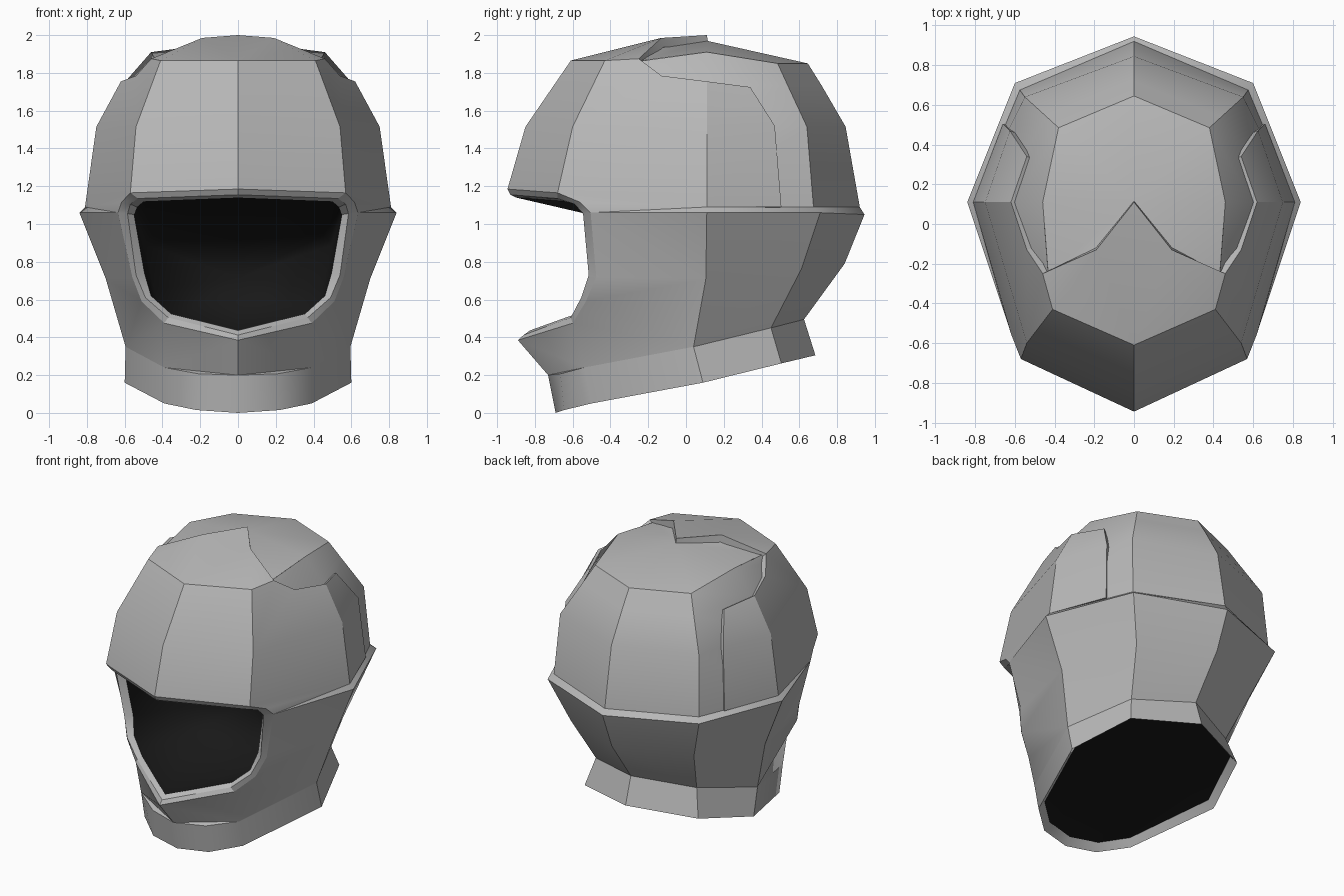
import bpy
import bmesh
from mathutils import Vector
from math import radians

cube = bpy.data.objects.get("Cube")
if cube:
    bpy.data.objects.remove(cube, do_unlink=True)


def make_material(name, value):
    mat = bpy.data.materials.new(name)
    mat.use_nodes = True
    colour = (value, value, value, 1)
    mat.diffuse_color = colour
    mat.node_tree.nodes["Principled BSDF"].inputs["Base Color"].default_value = colour
    return mat


shell_grey = make_material("shell grey", 0.48)
lining_black = make_material("lining black", 0.009)
FRONT, BACK, UP, DOWN = (0, -1, 0), (0, 1, 0), (0, 0, 1), (0, 0, -1)


class HalfMesh:
    """Collects faces of the left half and mirrors each one across x."""

    def __init__(self):
        self.bm = bmesh.new()

    def face(self, *points):
        unique = []
        for point in map(Vector, points):
            if all((point - other).length > 0.001 for other in unique):
                unique.append(point)
        if len(unique) < 3:
            return
        for sign in (1, -1):
            self.bm.faces.new([self.bm.verts.new((p.x * sign, p.y, p.z)) for p in unique])

    def strip(self, first, second):
        for i in range(len(first) - 1):
            self.face(first[i], first[i + 1], second[i + 1], second[i])

    def fan(self, centre, rim):
        for a, b in zip(rim, rim[1:]):
            self.face(centre, a, b)

    def finish(self, name, mat, facing, smooth_angle, thickness=0):
        bm = self.bm
        bmesh.ops.remove_doubles(bm, verts=bm.verts, dist=0.0005)
        bmesh.ops.recalc_face_normals(bm, faces=bm.faces)
        bm.normal_update()
        # Open sheets are turned so that their visible side faces out
        total = sum((f.normal * f.calc_area() for f in bm.faces), Vector())
        if total.dot(Vector(facing)) < 0:
            bmesh.ops.reverse_faces(bm, faces=bm.faces)
        mesh = bpy.data.meshes.new(name)
        bm.to_mesh(mesh)
        bm.free()
        mesh.materials.append(mat)
        obj = bpy.data.objects.new(name, mesh)
        bpy.context.collection.objects.link(obj)
        bpy.ops.object.select_all(action="DESELECT")
        obj.select_set(True)
        bpy.context.view_layer.objects.active = obj
        if thickness:
            solid = obj.modifiers.new("thickness", "SOLIDIFY")
            solid.thickness = thickness
            solid.offset = -1
            bpy.ops.object.modifier_apply(modifier=solid.name)
        bpy.ops.object.shade_smooth_by_angle(angle=radians(smooth_angle))


# Face opening: three nested paths from the chin up to the brow
frame_outer = [(0, -.89, .385), (.39, -.6, .475), (.51, -.53, .59), (.56, -.475, .72),
               (.635, -.505, 1.06), (.617, -.56, 1.115), (.57, -.68, 1.165), (0, -.945, 1.185)]
frame_inner = [(0, -.86, .412), (.37, -.61, .505), (.49, -.555, .61), (.54, -.515, .73),
               (.585, -.545, 1.055), (.57, -.59, 1.105), (.53, -.68, 1.135), (0, -.93, 1.155)]
frame_lip = [(0, -.825, .437), (.355, -.58, .525), (.46, -.52, .62), (.495, -.48, .74),
             (.55, -.5, 1.05), (.535, -.54, 1.09), (.5, -.64, 1.12), (0, -.9, 1.14)]
chin, jaw, cheek, temple, hinge, brow_turn, brow_corner, brow = frame_outer

# Lower profiles run from the neck hem up to the rim ledge
low_side = [(.6, .09, .16), (.595, .04, .35), (.7, .105, .71), (.84, .11, 1.06), (.81, .11, 1.09)]
low_corner = [(.45, .505, .262), (.4, .45, .45), (.49, .61, .76), (.6, .71, 1.06), (.575, .675, 1.09)]
low_back = [(0, .685, .305), (0, .625, .495), (0, .84, .79), (0, .945, 1.05), (0, .92, 1.09)]
hem, neck, mid, rim, ledge = low_side
neck_hem = [(0, -.69, 0), (.22, -.645, .015), (.39, -.5, .05), hem]
neck_crease = [(0, -.73, .2), (.21, -.665, .207), (.39, -.54, .24), neck]

# Bevelled frame around the face opening
frame = HalfMesh()
frame.strip(frame_outer, frame_inner)
frame.strip(frame_inner, frame_lip)
frame.finish("face_frame", shell_grey, FRONT, 25)

# Dark hollow behind the frame
hollow = HalfMesh()
hollow_back = [(x * .9, -.1, z * .75 + .1) for x, y, z in frame_lip]
hollow.strip(frame_lip, hollow_back)
hollow.fan((0, .15, .72), hollow_back)
hollow.finish("face_lining", lining_black, FRONT, 180)

# Chin and cheeks
cheeks = HalfMesh()
cheeks.face(chin, jaw, neck_crease[2], neck_crease[0])
cheeks.fan(neck, [neck_crease[2], jaw, cheek, mid])
cheeks.fan(mid, [cheek, temple, hinge, rim])
cheeks.finish("chin_and_cheeks", shell_grey, FRONT, 45)

# Rounded front of the neck, with its top closed against the chin
collar = HalfMesh()
collar.strip(neck_hem, neck_crease)
collar.face(*neck_crease[:3])
collar.finish("neck_front", shell_grey, FRONT, 50)

# Back of the lower shell with the rim ledge running forward to the frame
lower = HalfMesh()
lower.strip(low_side, low_corner)
lower.strip(low_corner, low_back)
lower.face(hinge, ledge, rim)
lower.finish("lower_back", shell_grey, BACK, 33)

# Inside wall of the neck and its dark lining
hem_ring = neck_hem + [low_corner[0], low_back[0]]
hem_inner = [(x * .93, y * .94, z + .05) for x, y, z in hem_ring]
wall = HalfMesh()
wall.strip(hem_ring, hem_inner)
wall.finish("neck_hem", shell_grey, DOWN, 33)
neck_cap = HalfMesh()
neck_cap.fan((0, 0, .24), hem_inner)
neck_cap.finish("neck_lining", lining_black, DOWN, 180)

# Recessed dome profiles run from the ledge up to the crown edge
dome_brow = [(.515, -.57, 1.5), (.455, -.46, 1.74), (.42, -.41, 1.84)]
dome_side = [ledge, (.695, .11, 1.515), (.6, .11, 1.75), (.46, .11, 1.91)]
dome_corner = [low_corner[-1], (.55, .64, 1.515), (.44, .54, 1.73), (.38, .485, 1.85)]
dome_back = [low_back[-1], (0, .845, 1.515), (0, .72, 1.73), (0, .645, 1.85)]
crown_front = [(0, -.1, 1.945), (.17, -.15, 1.945), (.432, -.25, 1.862)]
dome = HalfMesh()
dome.strip(dome_brow, dome_side[1:])
dome.strip(dome_side, dome_corner)
dome.strip(dome_corner, dome_back)
dome.fan((0, .11, 1.97), crown_front + [dome_side[-1], dome_corner[-1], dome_back[-1]])
dome.finish("recessed_dome", shell_grey, UP, 33)

# Raised plate over brow and sides, with a stepped rear border
plate_front = [brow, (0, -.85, 1.515), (0, -.61, 1.865)]
plate_brow = [brow_corner, (.54, -.6, 1.515), (.41, -.43, 1.865)]
plate_side = [ledge, (.75, .11, 1.515), (.62, .11, 1.755)]
plate_rear = [(.66, .505, 1.09), (.625, .47, 1.52), (.54, .34, 1.725)]
peak, crown_step, crown_corner = (0, .11, 2), (.19, -.13, 1.985), (.46, -.25, 1.875)
side_step = (.54, -.13, 1.785)
plate = HalfMesh()
plate.strip(plate_front, plate_brow)
plate.strip(plate_side, plate_rear)
plate.fan(crown_step, [peak, plate_front[2], plate_brow[2], crown_corner])
plate.face(plate_brow[1], plate_brow[2], crown_corner, side_step)
plate.face(plate_brow[1], side_step, plate_side[2], plate_side[1])
plate.face(brow_corner, plate_brow[1], plate_side[1], ledge)
plate.fan(ledge, [brow_corner, brow_turn, hinge])
plate.finish("raised_brow_plate", shell_grey, (0, -1, 1), 26, 0.05)
